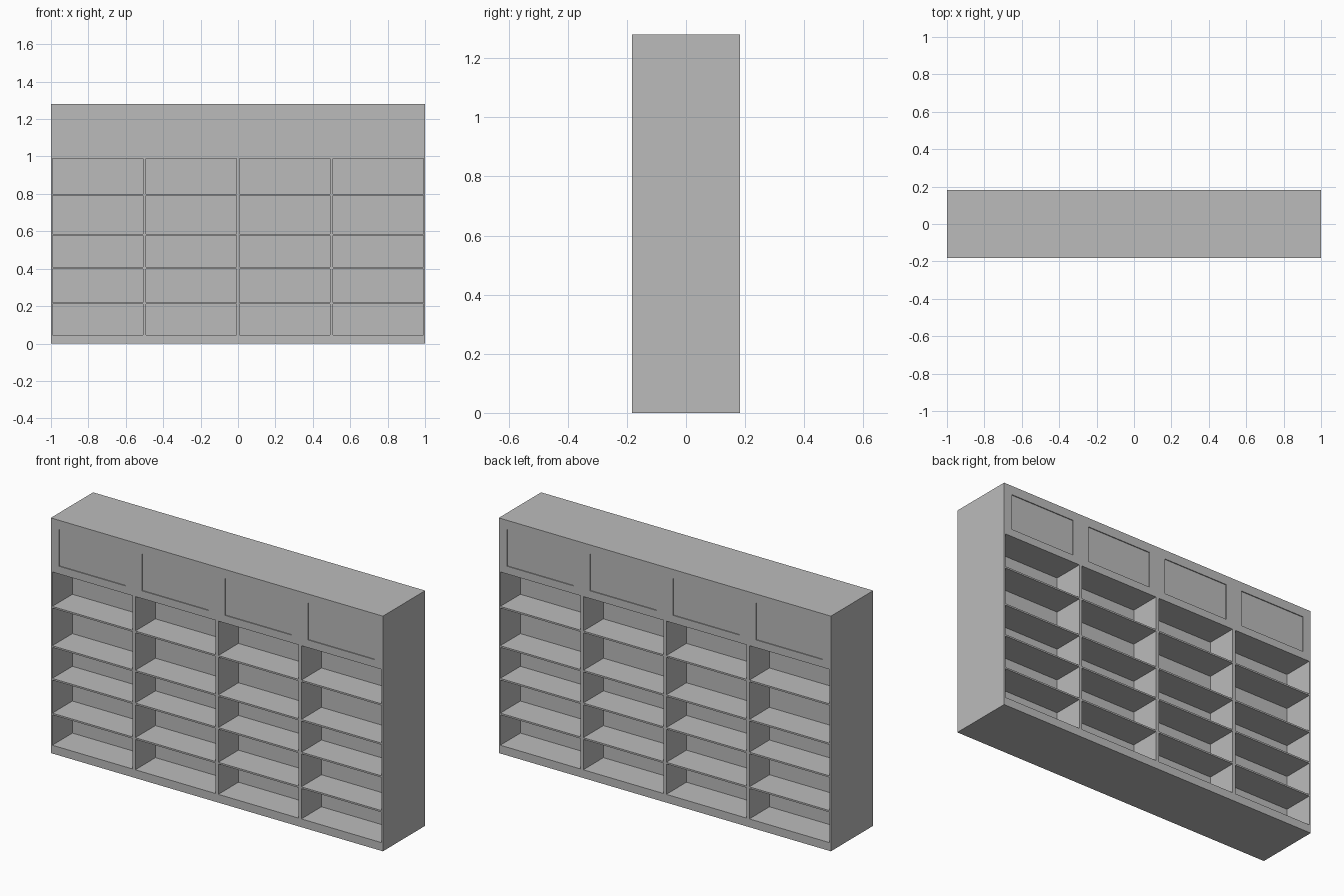
import bpy
import bmesh
from mathutils import Matrix, Vector

old = bpy.data.objects.get("Cube")
if old:
    bpy.data.objects.remove(old, do_unlink=True)

# Overall sizes
HALF_W, HALF_D, HEIGHT = 1.0, 0.182, 1.28
BOARD = 0.009            # board thickness
BASE_TOP, BAY_TOP = 0.045, 0.988
BAY_CENTRES = [-0.75, -0.25, 0.25, 0.75]
BAY_HALF = 0.25 - BOARD
SHELF_HEIGHTS = [0.215, 0.404, 0.582, 0.796]
PANEL_HALF, PANEL_LOW, PANEL_HIGH, PANEL_DEPTH = 0.2, 1.03, 1.23, 0.005

grey = bpy.data.materials.new("plain grey")
grey.use_nodes = True
COLOUR = (0.5, 0.5, 0.5, 1.0)
grey.diffuse_color = COLOUR
grey.node_tree.nodes["Principled BSDF"].inputs["Base Color"].default_value = COLOUR


def add_box(bm, low, high):
    low, high = Vector(low), Vector(high)
    place = Matrix.Translation((low + high) / 2) @ Matrix.Diagonal((*(high - low), 1))
    bmesh.ops.create_cube(bm, size=1, matrix=place)


def make_object(name, boxes):
    bm = bmesh.new()
    for low, high in boxes:
        add_box(bm, low, high)
    mesh = bpy.data.meshes.new(name)
    bm.to_mesh(mesh)
    bm.free()
    mesh.materials.append(grey)
    obj = bpy.data.objects.new(name, mesh)
    bpy.context.collection.objects.link(obj)
    return obj


def span(side, near, far):
    """Depth range between two distances from the middle, on one side."""
    return sorted((side * near, side * far))


# Carcass block, with open bays and shallow header panels cut into both faces
carcass = make_object("carcass", [((-HALF_W, -HALF_D, 0), (HALF_W, HALF_D, HEIGHT))])
cuts = []
for side in (-1, 1):
    bay_y = span(side, BOARD, HALF_D + 0.1)
    panel_y = span(side, HALF_D - PANEL_DEPTH, HALF_D + 0.1)
    for x in BAY_CENTRES:
        cuts.append(((x - BAY_HALF, bay_y[0], BASE_TOP), (x + BAY_HALF, bay_y[1], BAY_TOP)))
        cuts.append(((x - PANEL_HALF, panel_y[0], PANEL_LOW),
                     (x + PANEL_HALF, panel_y[1], PANEL_HIGH)))
cutter = make_object("opening_cutter", cuts)
cutter.hide_render = True

cut = carcass.modifiers.new("openings", "BOOLEAN")
cut.operation = "DIFFERENCE"
cut.solver = "EXACT"
cut.object = cutter
bpy.context.view_layer.objects.active = carcass
bpy.ops.object.modifier_apply(modifier=cut.name)
bpy.data.objects.remove(cutter, do_unlink=True)

# Shelves, fitted between the uprights on both sides of the back board
for side, label in ((-1, "front"), (1, "back")):
    y = span(side, BOARD, HALF_D)
    for row, z in enumerate(SHELF_HEIGHTS, start=1):
        make_object(f"{label}_shelf_row_{row}", [
            ((x - BAY_HALF, y[0], z - BOARD / 2), (x + BAY_HALF, y[1], z + BOARD / 2))
            for x in BAY_CENTRES])
